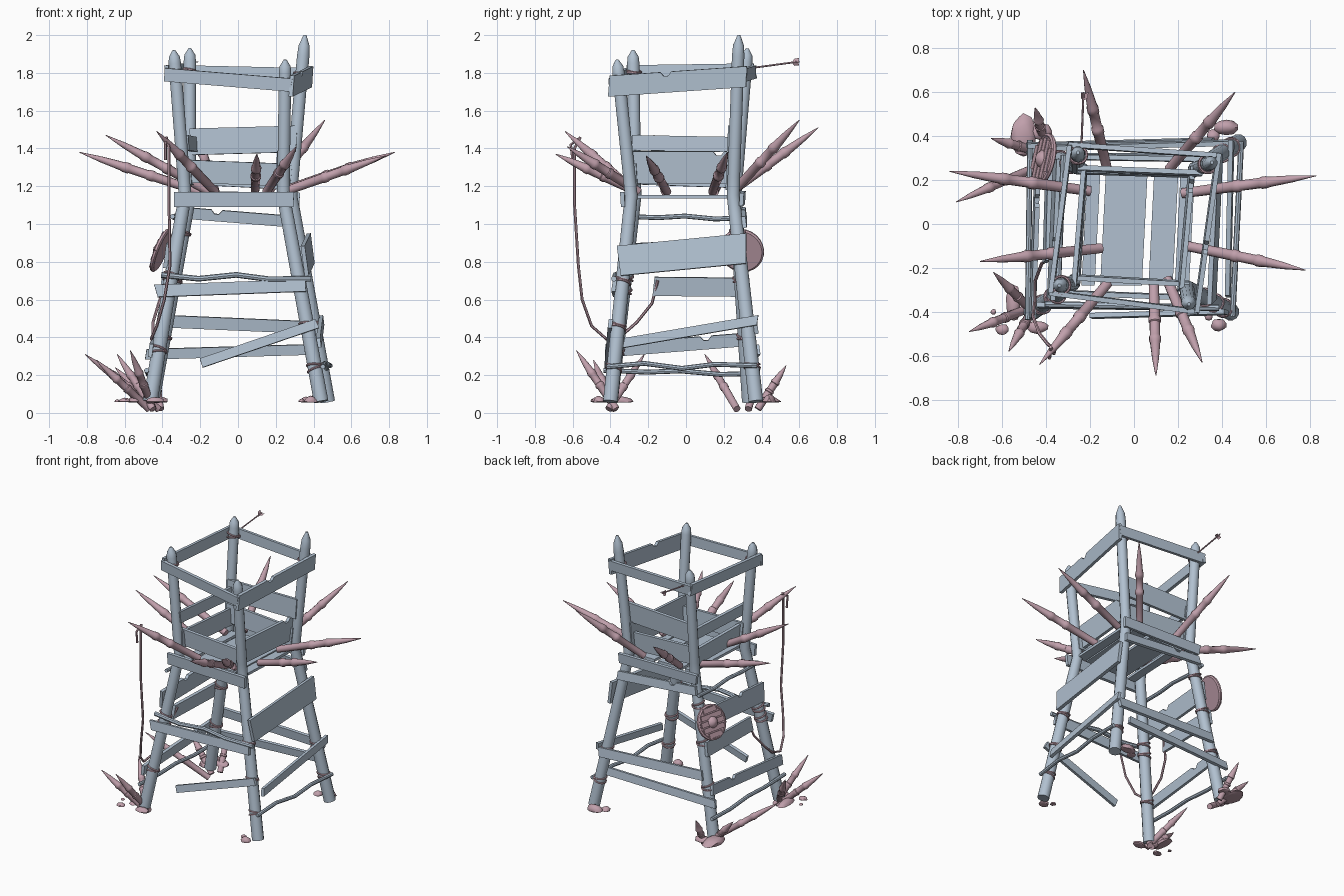
import bpy, bmesh, math, random
from mathutils import Vector, Matrix

random.seed(4)
if "Cube" in bpy.data.objects:
    bpy.data.objects.remove(bpy.data.objects["Cube"])


def material(name, rgb):
    m = bpy.data.materials.new(name)
    m.use_nodes = True
    m.diffuse_color = (*rgb, 1)
    m.node_tree.nodes["Principled BSDF"].inputs["Base Color"].default_value = (*rgb, 1)
    return m


WOOD = material("blue grey wood", (0.44, 0.53, 0.63))
PINK = material("dusty pink", (0.53, 0.35, 0.41))
Z = Vector((0, 0, 1))
round_parts = []


def finish(bm, name, mat, smooth=False):
    bmesh.ops.recalc_face_normals(bm, faces=bm.faces)
    me = bpy.data.meshes.new(name)
    bm.to_mesh(me)
    bm.free()
    me.materials.append(mat)
    ob = bpy.data.objects.new(name, me)
    bpy.context.collection.objects.link(ob)
    if smooth:
        round_parts.append(ob)
    return ob


def tube(name, path, radii, mat, sides=10):
    """Round bar through the path points, capped at both ends."""
    pts = [Vector(p) for p in path]
    bm = bmesh.new()
    rings, prev, side = [], None, None
    for i, p in enumerate(pts):
        d = (pts[min(i + 1, len(pts) - 1)] - pts[max(i - 1, 0)]).normalized()
        if side is None:
            side = d.orthogonal().normalized()
        else:
            side = prev.rotation_difference(d) @ side
        prev = d
        other = d.cross(side)
        r = radii[i] if isinstance(radii, (list, tuple)) else radii
        rings.append([bm.verts.new(p + r * (math.cos(a) * side + math.sin(a) * other))
                      for a in (math.tau * k / sides for k in range(sides))])
    for lo, hi in zip(rings, rings[1:]):
        for k in range(sides):
            j = (k + 1) % sides
            bm.faces.new((lo[k], lo[j], hi[j], hi[k]))
    bm.faces.new(rings[0])
    bm.faces.new(rings[-1])
    return finish(bm, name, mat, True)


# Four bent posts: foot, knee at platform height, top
POSTS = {
    "front_right": [(-.465, -.40, .06), (-.28, -.27, 1.15), (-.34, -.28, 1.92)],
    "front_left": [(.44, -.40, .06), (.24, -.29, 1.15), (.25, -.365, 1.87)],
    "back_left": [(.475, .37, .06), (.28, .25, 1.15), (.355, .28, 2.0)],
    "back_right": [(-.455, .335, .06), (-.255, .26, 1.15), (-.255, .325, 1.93)],
}
FR, FL, BL, BR = POSTS


def on_post(post, z):
    a, k, t = (Vector(p) for p in POSTS[post])
    lo, hi = (a, k) if z < k.z else (k, t)
    return lo.lerp(hi, (z - lo.z) / (hi.z - lo.z))


for post, (foot, knee, top) in POSTS.items():
    h = top[2]
    tip = .11 if post == BL else .07
    path = [foot, on_post(post, 1.05), knee, on_post(post, 1.25),
            on_post(post, h - tip), on_post(post, h - tip * .5), top]
    tube(post + "_post", path, [.04, .036, .035, .034, .034, .030, .008], WOOD, 12)


def between(p, q, z0, z1, t0, t1, off):
    """Ends of a bar on the tower side from post p to post q, and its outward direction."""
    a = on_post(p, z0).lerp(on_post(q, z0), t0)
    b = on_post(p, z1).lerp(on_post(q, z1), t1)
    a.z, b.z = z0, z1
    out = (b - a).cross(Z).normalized()
    return a + out * off, b + out * off, out


def plank(name, p, q, z0, z1, h, t0=-.08, t1=1.08, off=.042, notch=None):
    a, b, out = between(p, q, z0, z1, t0, t1, off)
    along = b - a
    length = along.length
    along.normalize()
    lean = -.13 if (z0 + z1) / 2 < 1.1 else .06
    up = Z + out * lean
    up = (up - along * up.dot(along)).normalized()
    n = along.cross(up).normalized()
    s = [random.uniform(-.012, .012) for _ in range(4)]
    outline = [(s[0], -h / 2), (length + s[1], -h / 2), (length + s[2], h / 2)]
    if notch:
        m = notch * length
        outline += [(m + .03, h / 2), (m + .012, h / 2 - .022), (m - .012, h / 2 - .022), (m - .03, h / 2)]
    outline.append((s[3], h / 2))
    bm = bmesh.new()
    face = bm.faces.new([bm.verts.new(a + along * u + up * v - n * .011) for u, v in outline])
    ext = bmesh.ops.extrude_face_region(bm, geom=[face])
    bmesh.ops.translate(bm, vec=n * .022, verts=[v for v in ext["geom"] if isinstance(v, bmesh.types.BMVert)])
    return finish(bm, name, WOOD)


def rod(name, p, q, z0, z1, r=.013, t0=-.08, t1=1.08, bend=.006):
    a, b, out = between(p, q, z0, z1, t0, t1, .046)
    path = [a.lerp(b, t) + Z * bend * k for t, k in ((0, .5), (.25, -1), (.5, 1.2), (.72, -.6), (1, 0))]
    tube(name, path, r, WOOD, 8)


# Top rails
plank("front_top_rail", FR, FL, 1.79, 1.735, .07)
plank("left_top_rail", FL, BL, 1.73, 1.78, .11, notch=.42)
plank("back_top_rail", BL, BR, 1.79, 1.805, .07)
plank("right_top_rail", BR, FR, 1.81, 1.80, .08)

# Platform fence
plank("front_fence", FR, FL, 1.28, 1.26, .12, 0, 1, -.03)
plank("left_fence", FL, BL, 1.30, 1.30, .17, 0, 1, -.03, notch=.85)
plank("back_fence_low", BL, BR, 1.245, 1.275, .13, 0, 1, -.03)
plank("back_fence_high", BL, BR, 1.45, 1.435, .14, 0, 1, -.03)
plank("right_fence_low", BR, FR, 1.25, 1.27, .12, 0, 1, -.03)
plank("right_fence_high", BR, FR, 1.42, 1.43, .08, 0, 1, -.03)

# Platform beams and sloping braces under them
plank("front_beam", FR, FL, 1.13, 1.13, .08, -.1, 1.1)
plank("back_beam", BL, BR, 1.13, 1.14, .07, -.06, 1.08)
plank("back_brace", BL, BR, 1.01, 1.06, .06, -.03, 1.05, notch=.7)
rod("right_platform_rod", BR, FR, 1.03, 1.04)

# Middle and lower planks
plank("left_wide_plank", FL, BL, .805, .87, .16, -.04, 1.06, .052)
plank("right_wide_plank", BR, FR, .86, .83, .13, -.02, 1.06, notch=.6)
plank("right_short_plank", BR, FR, .665, .67, .10, -.04, .75)
plank("front_middle_plank", FR, FL, .645, .675, .065, -.1, 1.06)
rod("front_middle_rod", FR, FL, .725, .71, .015, -.08, 1.1, .011)
plank("back_middle_plank", BL, BR, .45, .485, .065, -.04, 1)
plank("back_low_plank", BL, BR, .335, .31, .055, .08, 1.1)
plank("front_loose_plank", FR, FL, .26, .47, .05, .27, 1.06)
plank("left_loose_plank", FL, BL, .37, .49, .05, .06, 1.08)
plank("right_low_plank", BR, FR, .39, .33, .07, -.03, 1.08, notch=.3)
rod("left_low_rod", FL, BL, .25, .25, .013, -.05, 1.04, -.012)
rod("right_low_rod", BR, FR, .205, .225, .013)

# Floor boards
for x0, x1 in ((-.225, -.165), (-.14, .05), (.08, .19), (.2, .265)):
    bm = bmesh.new()
    bmesh.ops.create_cube(bm, size=1, matrix=Matrix.Translation(((x0 + x1) / 2, -.025, 1.145))
                          @ Matrix.Diagonal((x1 - x0, .51, .018, 1)))
    for v in bm.verts:
        v.co.x += .05 * v.co.y
    finish(bm, "floor_board", WOOD)

# Sharpened stakes with two collars and a long point
SHAPE = ((0, .023), (.38, .025), (.39, .029), (.43, .029), (.44, .024),
         (.58, .024), (.59, .028), (.63, .028), (.65, .024), (.82, .016), (1, .002))


def stake(name, base, tip, scale=1.0):
    a, b = Vector(base), Vector(tip)
    tube(name, [a.lerp(b, t) for t, r in SHAPE], [r * scale for t, r in SHAPE], PINK)


for base, tip in (((-.20, .15), (-.84, .24, 1.38)), ((-.15, -.11), (-.70, -.17, 1.47)),
                  ((-.12, -.27), (-.43, -.64, 1.49)), ((.09, -.26), (.10, -.69, 1.37)),
                  ((.15, -.25), (.31, -.63, 1.41)), ((.24, -.10), (.78, -.21, 1.36)),
                  ((.22, .14), (.83, .22, 1.38)), ((.16, .25), (.46, .60, 1.55)),
                  ((-.12, .24), (-.23, .70, 1.51))):
    stake("platform_stake", (*base, 1.17), tip)
for base, tip in (((-.47, -.38), (-.75, -.49, .28)), ((-.45, -.37), (-.57, -.58, .33)),
                  ((-.45, -.41), (-.64, -.22, .31)), ((-.42, .27), (-.81, .10, .31)),
                  ((-.41, .38), (-.45, .53, .25)), ((-.44, .33), (-.65, .39, .24))):
    stake("ground_stake", (*base, .02), tip, .85)


# Rocks around the feet
def rock(x, y, sx, sy, sz):
    bm = bmesh.new()
    bmesh.ops.create_icosphere(bm, subdivisions=2, radius=1)
    for v in bm.verts:
        v.co *= random.uniform(.9, 1.08)
        v.co = Vector((x + v.co.x * sx, y + v.co.y * sy, .06 + max(v.co.z, -.15) * sz))
    finish(bm, "rock", PINK, True)


for r in ((-.55, -.36, .035, .085, .03), (-.60, -.48, .03, .025, .02), (-.64, -.40, .013, .013, .012),
          (-.44, -.47, .05, .03, .025), (-.505, .40, .06, .10, .035), (-.42, .42, .05, .04, .03),
          (.42, .44, .055, .035, .04), (.36, .40, .03, .03, .025), (.385, -.46, .035, .03, .03),
          (.34, -.42, .02, .02, .015)):
    rock(*r)

# Hanging rope and its loop back to the leg
tube("hanging_rope", [(-.38, -.56, 1.46), (-.365, -.59, 1.40), (-.365, -.59, 1.1), (-.36, -.57, .78),
                      (-.39, -.55, .6), (-.43, -.50, .46), (-.46, -.42, .39), (-.45, -.34, .41),
                      (-.45, -.26, .48), (-.42, -.18, .58), (-.38, -.15, .70)], .008, PINK, 6)
tube("rope_end", [(-.38, -.57, 1.45), (-.385, -.61, 1.42), (-.385, -.60, 1.34)], .008, PINK, 6)


# Rope lashings
def ring(name, centre, axis, major, minor, n=16):
    turn = Vector(axis).normalized().to_track_quat('Z', 'Y')
    path = [Vector(centre) + turn @ Vector((math.cos(math.tau * k / n), math.sin(math.tau * k / n), 0)) * major
            for k in range(n + 1)]
    tube(name, path, minor, PINK, 6)


for post, heights in ((FR, (1.8, .72, .65, .33)), (FL, (.70, .46, .24)),
                      (BL, (1.78, .47, .25)), (BR, (1.8, .95, .7, .4))):
    for z in heights:
        c = on_post(post, z)
        axis = on_post(post, z + .02) - c
        for k in (-1, 1):
            ring("lashing", c + axis * k * .5, axis + Vector((.004 * k, .003, 0)), .041, .006)

# Arrow stuck in the back rail
a, b = Vector((-.24, .34, 1.825)), Vector((-.23, .60, 1.86))
tube("arrow_shaft", [a, b], .005, PINK, 6)
for k in range(3):
    spread = Vector((math.cos(k * 2.1), 0, math.sin(k * 2.1))) * .022
    bm = bmesh.new()
    bm.faces.new([bm.verts.new(p) for p in (a.lerp(b, .85), a.lerp(b, .9) + spread, b + spread, a.lerp(b, .97))])
    finish(bm, "arrow_feather", PINK)

# Round shield on the back right leg
centre, face_dir = Vector((-.41, .295, .86)), Vector((-.9, .2, .36)).normalized()
tube("shield_disc", [centre - face_dir * .012, centre + face_dir * .008], .112, PINK, 24)
ring("shield_rim", centre, face_dir, .11, .012, 24)
tube("shield_boss", [centre + face_dir * d for d in (0, .02, .034, .04)], [.042, .038, .022, .004], PINK, 14)
across = face_dir.cross(Z).normalized()
rise = across.cross(face_dir)
frame = Matrix((across, rise, face_dir)).transposed().to_4x4()
for k in (-2, -1, 0, 1, 2):
    half = math.sqrt(.105 ** 2 - (.042 * k) ** 2) - .008
    c = centre + face_dir * .01 + rise * .042 * k
    bm = bmesh.new()
    bmesh.ops.create_cube(bm, size=1, matrix=Matrix.Translation(c) @ frame
                          @ Matrix.Diagonal((half * 2, .034, .012, 1)))
    finish(bm, "shield_slat", PINK)

# Smooth the round parts, keeping sharp edges
bpy.ops.object.select_all(action='DESELECT')
for ob in round_parts:
    ob.select_set(True)
bpy.context.view_layer.objects.active = round_parts[0]
bpy.ops.object.shade_smooth_by_angle(angle=math.radians(40))
